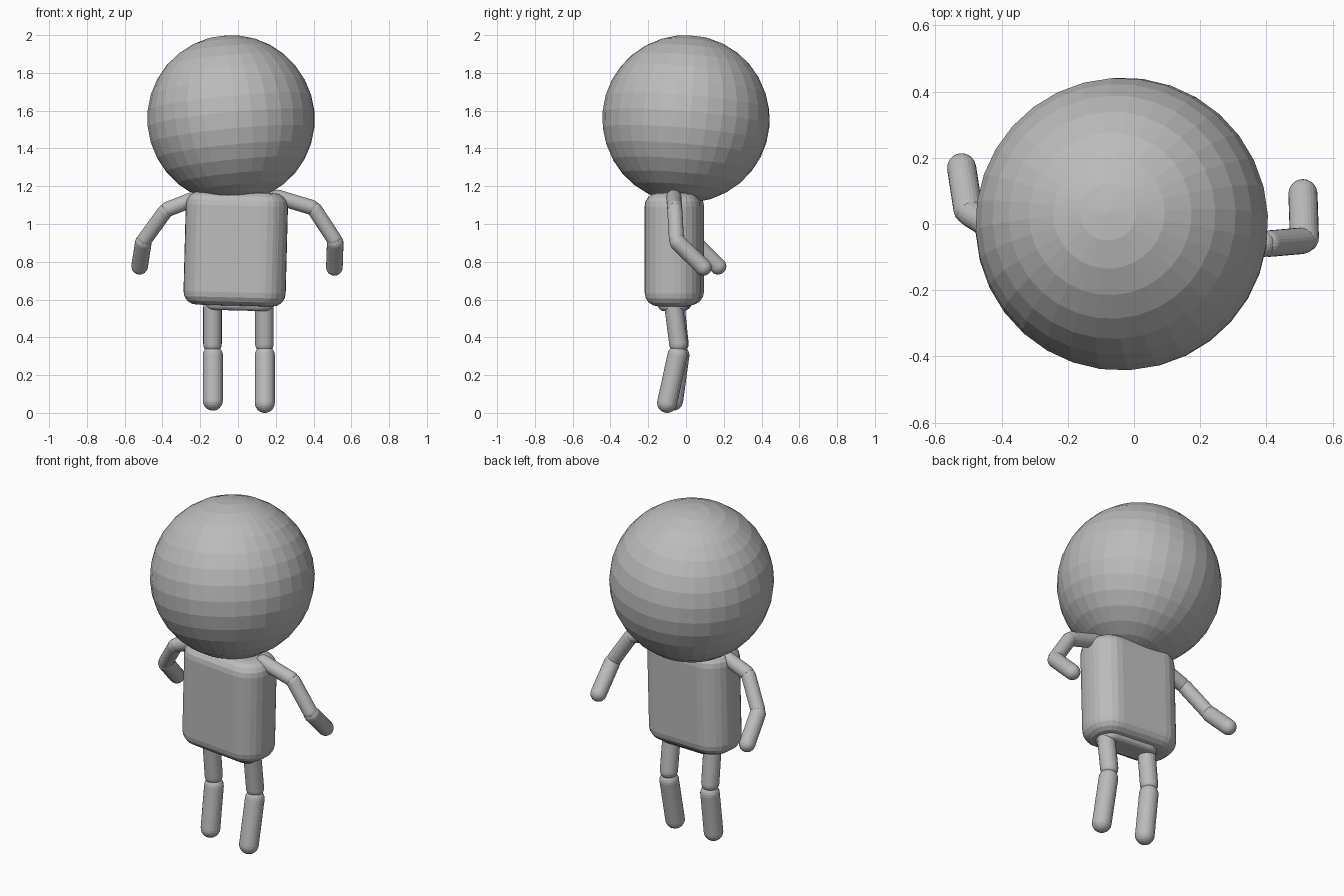
import bpy, bmesh, math
from mathutils import Vector, Matrix

cube = bpy.data.objects.get("Cube")
if cube:
    bpy.data.objects.remove(cube, do_unlink=True)

COLOR = (0.5, 0.5, 0.5, 1)
grey = bpy.data.materials.new("plain grey")
grey.use_nodes = True
grey.diffuse_color = COLOR
grey.node_tree.nodes["Principled BSDF"].inputs["Base Color"].default_value = COLOR


def add_object(name, bm, matrix):
    bmesh.ops.recalc_face_normals(bm, faces=bm.faces)
    mesh = bpy.data.meshes.new(name)
    bm.to_mesh(mesh)
    bm.free()
    mesh.materials.append(grey)
    obj = bpy.data.objects.new(name, mesh)
    obj.matrix_world = matrix
    bpy.context.collection.objects.link(obj)
    return obj


def loft(bm, rings):
    """Skin closed rings of equal length and cap both ends."""
    loops = [[bm.verts.new(p) for p in ring] for ring in rings]
    for low, high in zip(loops, loops[1:]):
        for i in range(len(low)):
            j = (i + 1) % len(low)
            bm.faces.new((low[i], low[j], high[j], high[i]))
    bm.faces.new(loops[0][::-1])
    bm.faces.new(loops[-1])


def capsule(name, start, end, radius):
    """Round-ended limb whose end spheres are centred on start and end."""
    start, end = Vector(start), Vector(end)
    axis = end - start
    bm = bmesh.new()
    bmesh.ops.create_uvsphere(bm, u_segments=24, v_segments=12, radius=radius)
    belt = [e for e in bm.edges if all(abs(v.co.z) < 1e-5 for v in e.verts)]
    bmesh.ops.split_edges(bm, edges=belt)
    for face in bm.faces:
        if face.calc_center_median().z > 0:
            for v in face.verts:
                v.tag = True
    for v in bm.verts:
        if v.tag:
            v.co.z += axis.length
    rims = [e for e in bm.edges if e.is_boundary]
    bmesh.ops.bridge_loops(bm, edges=rims)
    turn = axis.to_track_quat('Z', 'Y').to_matrix().to_4x4()
    return add_object(name, bm, Matrix.Translation(start) @ turn)


def rounded_block(name, size, corner, bevel, matrix):
    """Upright block with round corners in plan and a rolled top and bottom."""
    hx, hy, hz = (s / 2 for s in size)
    steps = 6

    def ring(z, inset):
        points = []
        for quarter, (sx, sy) in enumerate(((1, 1), (-1, 1), (-1, -1), (1, -1))):
            for i in range(steps + 1):
                a = math.radians(90) * (quarter + i / steps)
                r = corner - inset
                points.append((sx * (hx - corner) + r * math.cos(a),
                               sy * (hy - corner) + r * math.sin(a), z))
        return points

    rolls = [math.radians(90) * i / 4 for i in range(5)]
    profile = [(-hz + bevel * (1 - math.sin(a)), bevel * (1 - math.cos(a))) for a in rolls[::-1]]
    profile += [(-z, inset) for z, inset in profile[::-1]]
    bm = bmesh.new()
    loft(bm, [ring(z, inset) for z, inset in profile])
    return add_object(name, bm, matrix)


# Head, tipped slightly
bm = bmesh.new()
bmesh.ops.create_uvsphere(bm, u_segments=32, v_segments=16, radius=0.444)
tip = Vector((-0.095, 0.085, 1)).to_track_quat('Z', 'Y').to_matrix().to_4x4()
add_object("head", bm, Matrix.Translation((-0.037, 0, 1.556)) @ tip)

# Torso and pelvis, turned and leaning slightly
turn = Matrix.Rotation(math.radians(-4), 4, 'Z') @ Matrix.Rotation(math.radians(1.5), 4, 'Y')
rounded_block("torso", (0.54, 0.295, 0.6), 0.13, 0.07,
              Matrix.Translation((-0.012, -0.062, 0.868)) @ turn)
rounded_block("pelvis", (0.36, 0.16, 0.1), 0.07, 0.03,
              Matrix.Translation((0.005, -0.06, 0.592)) @ turn)

# Arms: joint positions from shoulder to hand
arms = {
    "left": ((0.20, -0.065, 1.145), (0.40, -0.06, 1.085), (0.515, -0.05, 0.91), (0.51, 0.10, 0.762)),
    "right": ((-0.20, -0.045, 1.145), (-0.38, -0.04, 1.075), (-0.50, 0.035, 0.91), (-0.522, 0.178, 0.768)),
}
for side, joints in arms.items():
    for part, a, b, r in zip(("shoulder", "upper_arm", "forearm"), joints, joints[1:],
                             (0.04, 0.04, 0.044)):
        # Pull the round ends apart a little so each joint shows a pinch
        gap = (Vector(b) - Vector(a)).normalized() * 0.012
        capsule(f"{side}_{part}", Vector(a) + gap, Vector(b) - gap, r)

# Legs: hip, knee and foot
legs = {
    "left": ((0.14, -0.065, 0.56), (0.14, -0.04, 0.365), (0.142, -0.045, 0.305), (0.142, -0.10, 0.053)),
    "right": ((-0.135, -0.055, 0.56), (-0.135, -0.035, 0.365), (-0.133, -0.035, 0.305), (-0.133, -0.068, 0.065)),
}
for side, (hip, knee, shin, foot) in legs.items():
    capsule(f"{side}_thigh", hip, knee, 0.049)
    capsule(f"{side}_shin", shin, foot, 0.053)
